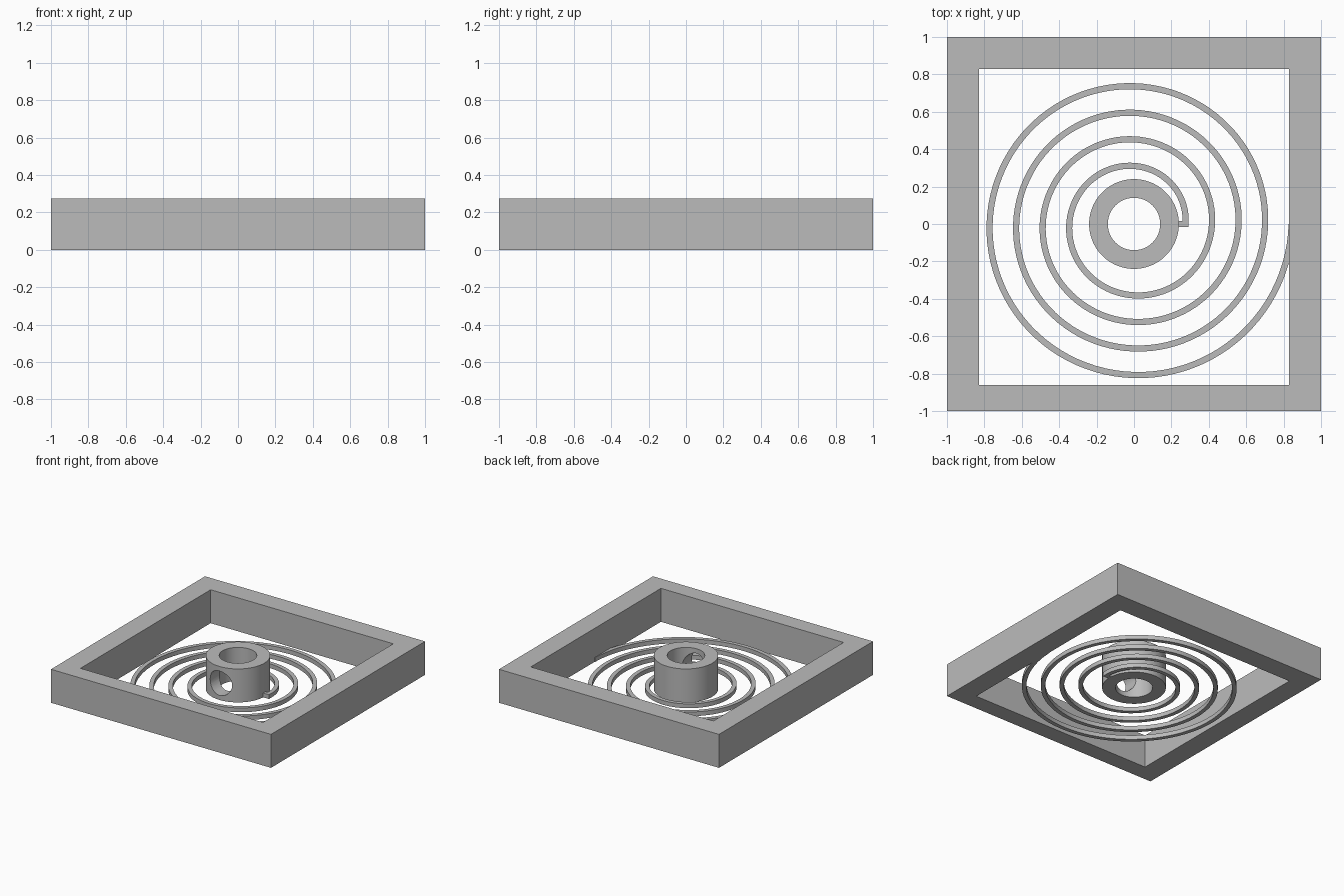
import bpy
import bmesh
from math import cos, sin, tau, radians
from mathutils import Matrix

cube = bpy.data.objects.get("Cube")
if cube:
    bpy.data.objects.remove(cube, do_unlink=True)

HEIGHT = 0.275          # frame and hub
SPRING_HEIGHT = 0.035
SPRING_WIDTH = 0.033
START, PITCH, TURNS = 0.275, 0.142, 4

grey = bpy.data.materials.new("plain grey")
grey.use_nodes = True
colour = (0.5, 0.5, 0.5, 1)
grey.diffuse_color = colour
grey.node_tree.nodes["Principled BSDF"].inputs["Base Color"].default_value = colour


def add_object(name, bm):
    bmesh.ops.recalc_face_normals(bm, faces=bm.faces)
    mesh = bpy.data.meshes.new(name)
    bm.to_mesh(mesh)
    bm.free()
    mesh.materials.append(grey)
    obj = bpy.data.objects.new(name, mesh)
    bpy.context.collection.objects.link(obj)
    return obj


def band(name, outer, inner, height, closed=True):
    """Upright wall between two matching outlines, a ring if closed."""
    bm = bmesh.new()
    sections = [[bm.verts.new((*p, z)) for p, z in
                 ((o, 0), (o, height), (i, height), (i, 0))]
                for o, i in zip(outer, inner)]
    pairs = list(zip(sections, sections[1:]))
    if closed:
        pairs.append((sections[-1], sections[0]))
    else:
        bm.faces.new(sections[0])
        bm.faces.new(sections[-1])
    for a, b in pairs:
        for k in range(4):
            n = (k + 1) % 4
            bm.faces.new((a[k], a[n], b[n], b[k]))
    return add_object(name, bm)


def circle(radius, count=96):
    return [(radius * cos(tau * k / count), radius * sin(tau * k / count))
            for k in range(count)]


def rectangle(x, y0, y1):
    return [(-x, y0), (x, y0), (x, y1), (-x, y1)]


def spiral(offset, steps=96):
    points = []
    for k in range(TURNS * steps + 1):
        turn = k / steps
        r = START + PITCH * turn + offset
        points.append((r * cos(tau * turn), r * sin(tau * turn)))
    return points


def smooth(obj):
    bpy.ops.object.select_all(action='DESELECT')
    obj.select_set(True)
    bpy.context.view_layer.objects.active = obj
    bpy.ops.object.shade_smooth_by_angle(angle=radians(30))


# Square outer frame
band("frame", rectangle(1, -1, 1), rectangle(0.83, -0.86, 0.83), HEIGHT)

# Hub with a vertical bore
hub = band("hub", circle(0.24), circle(0.14), HEIGHT)

# Round hole through the front wall of the hub
bm = bmesh.new()
bmesh.ops.create_cone(
    bm, cap_ends=True, segments=48, radius1=0.1, radius2=0.1, depth=0.4,
    matrix=Matrix.Translation((0, -0.2, HEIGHT / 2)) @ Matrix.Rotation(tau / 4, 4, 'X'))
cutter = add_object("hole_cutter", bm)
cutter.hide_render = True
cut = hub.modifiers.new("front hole", 'BOOLEAN')
cut.operation = 'DIFFERENCE'
cut.solver = 'EXACT'
cut.object = cutter
bpy.context.view_layer.objects.active = hub
bpy.ops.object.modifier_apply(modifier=cut.name)
bpy.data.objects.remove(cutter, do_unlink=True)
smooth(hub)

# Flat spiral spring running from the hub out into the frame
spring = band("spiral_spring", spiral(SPRING_WIDTH / 2), spiral(-SPRING_WIDTH / 2),
              SPRING_HEIGHT, closed=False)
smooth(spring)

# Small tab joining the spring to the hub
bm = bmesh.new()
bmesh.ops.create_cube(
    bm, size=1,
    matrix=Matrix.Translation((0.26, 0, SPRING_HEIGHT / 2))
    @ Matrix.Diagonal((0.063, 0.03, SPRING_HEIGHT, 1)))
add_object("spring_tab", bm)
